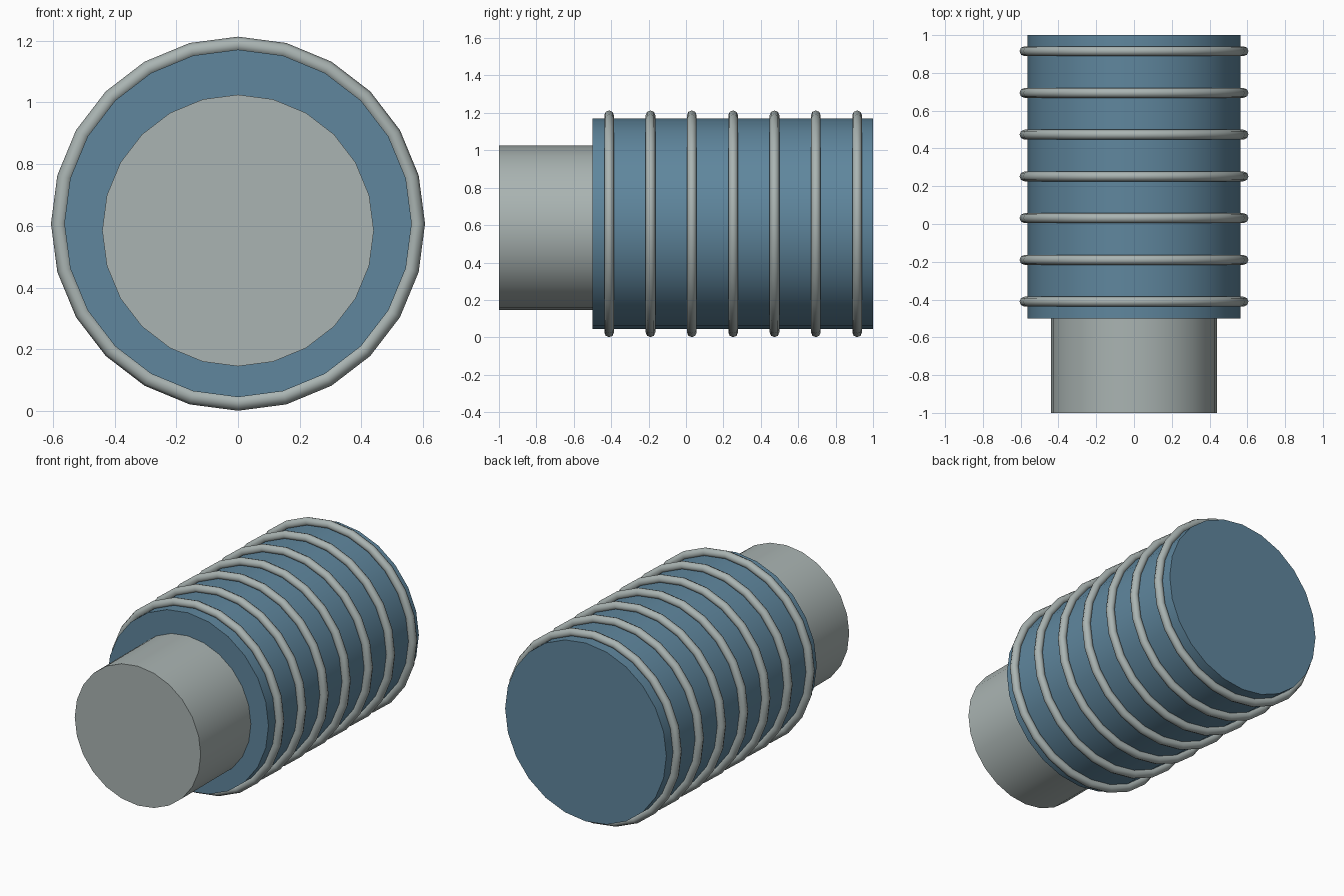
import bpy, math

if "Cube" in bpy.data.objects:
    bpy.data.objects.remove(bpy.data.objects["Cube"])

SIDES = 24
AXIS_Z = 0.606


def material(name, rgb):
    m = bpy.data.materials.new(name)
    m.diffuse_color = (*rgb, 1.0)
    m.use_nodes = True
    m.node_tree.nodes["Principled BSDF"].inputs["Base Color"].default_value = m.diffuse_color
    return m


blue = material("steel_blue", (0.115, 0.24, 0.34))
grey = material("pale_grey", (0.40, 0.455, 0.445))


def finish(name, mat):
    ob = bpy.context.object
    ob.name = name
    ob.data.materials.append(mat)
    bpy.ops.object.shade_smooth_by_angle(angle=math.radians(50))
    return ob


def barrel(name, radius, y0, y1, z, mat):
    # cylinder lying along y, with a vertex at the very top
    bpy.ops.mesh.primitive_cylinder_add(
        vertices=SIDES, radius=radius, depth=y1 - y0,
        location=(0, (y0 + y1) / 2, z), rotation=(math.pi / 2, 0, 0))
    return finish(name, mat)


# Main body and the narrower neck, set slightly lower
barrel("body", 0.563, -0.5, 1.0, 0.608, blue)
barrel("neck", 0.44, -1.0, -0.49, 0.585, grey)

# Seven evenly spaced ribs around the body
for i in range(7):
    bpy.ops.mesh.primitive_torus_add(
        major_segments=SIDES, minor_segments=8,
        major_radius=0.58, minor_radius=0.026,
        location=(0, -0.411 + i * 0.221, AXIS_Z + 0.001),
        rotation=(math.pi / 2, 0, 0))
    finish(f"rib_{i + 1}", grey)
